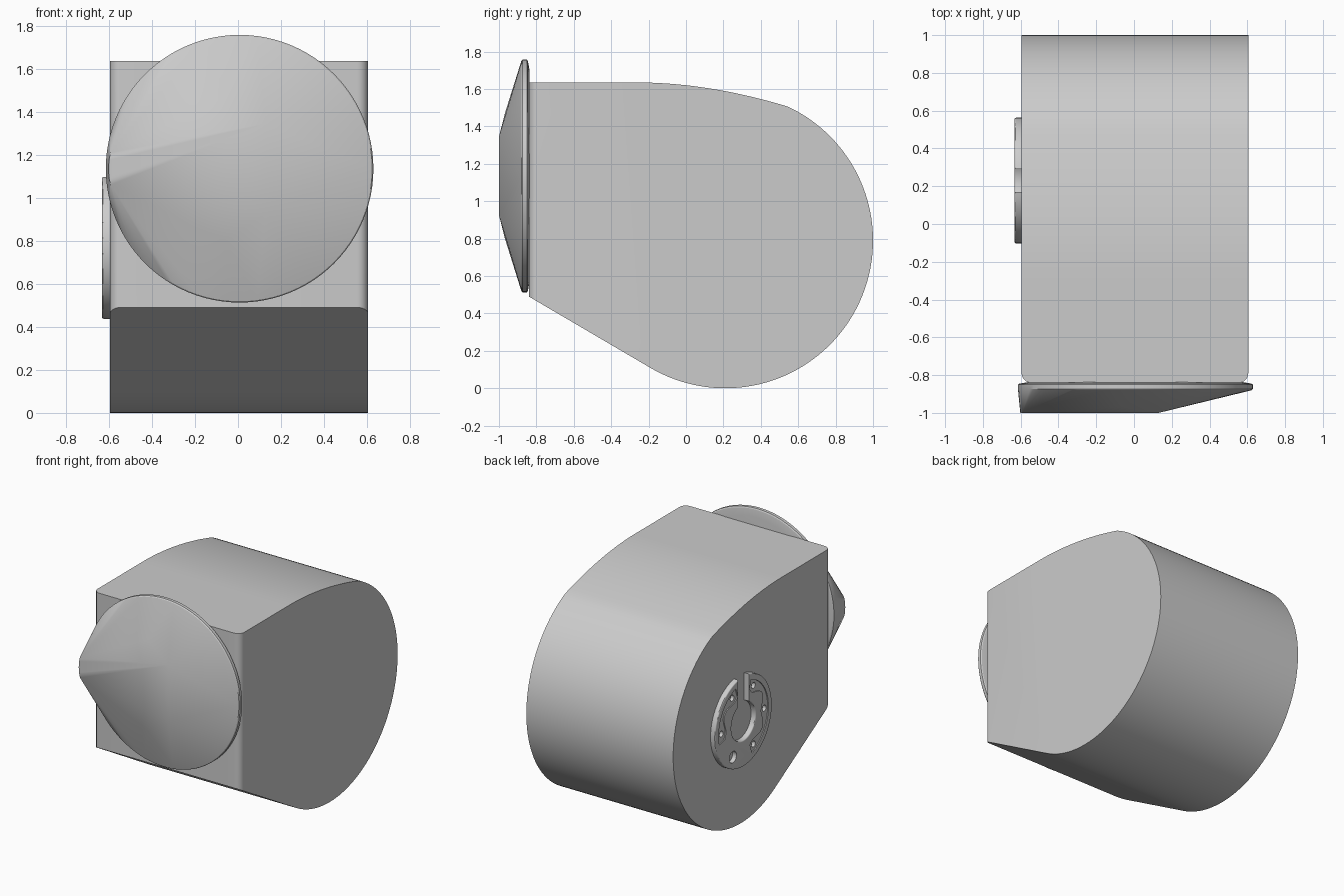
import bpy, bmesh
from math import sin, cos, radians, pi, sqrt, asin
from mathutils import Vector

cube = bpy.data.objects.get("Cube")
if cube:
    bpy.data.objects.remove(cube)

grey = bpy.data.materials.new("light grey")
grey.use_nodes = True
grey.diffuse_color = (0.6, 0.6, 0.6, 1)
grey.node_tree.nodes["Principled BSDF"].inputs["Base Color"].default_value = (0.6, 0.6, 0.6, 1)


def make_object(name, bm):
    bmesh.ops.recalc_face_normals(bm, faces=bm.faces)
    mesh = bpy.data.meshes.new(name)
    bm.to_mesh(mesh)
    bm.free()
    mesh.materials.append(grey)
    obj = bpy.data.objects.new(name, mesh)
    bpy.context.collection.objects.link(obj)
    return obj


def smooth(obj, angle):
    bpy.ops.object.select_all(action="DESELECT")
    obj.select_set(True)
    bpy.context.view_layer.objects.active = obj
    bpy.ops.object.shade_smooth_by_angle(angle=radians(angle))


def prism(profile, x0, x1):
    """Extrude a (y, z) outline along x."""
    bm = bmesh.new()
    face = bm.faces.new([bm.verts.new((x0, y, z)) for y, z in profile])
    result = bmesh.ops.extrude_face_region(bm, geom=[face])
    for v in result["geom"]:
        if isinstance(v, bmesh.types.BMVert):
            v.co.x = x1
    return bm


def arc(cy, cz, r, start, end, count):
    angles = [start + (end - start) * i / count for i in range(count + 1)]
    return [(cy + r * cos(radians(a)), cz + r * sin(radians(a))) for a in angles]


# Body: flat front, sloping underside, round back
back = arc(0.21, 0.79, 0.79, -120.4, 65, 72)
p0, p1, p2 = Vector((-0.3, 1.635)), Vector((0.1, 1.64)), Vector(back[-1])
crown = [tuple(p2 * (1 - t) ** 2 + p1 * 2 * t * (1 - t) + p0 * t * t)
         for t in [i / 16 for i in range(1, 17)]]
bm = prism([(-0.84, 0.49)] + back + crown + [(-0.84, 1.635)], -0.595, 0.605)
corners = [e for e in bm.edges if all(v.co.y < -0.83 for v in e.verts)
           and abs(e.verts[0].co.z - e.verts[1].co.z) > 0.5]
bmesh.ops.bevel(bm, geom=corners, offset=0.05, segments=6, profile=0.5, affect="EDGES")
smooth(make_object("body", bm), 25)

# Front cap: round rim with a faceted, off-centre crown
CX, CZ, R = 0.0075, 1.135, 0.622
bm = bmesh.new()
for inset, y in ((0.06, -0.836), (0.008, -0.845), (0, -0.85), (0, -0.873), (0.006, -0.88)):
    for i in range(96):
        a = 2 * pi * i / 96
        bm.verts.new((CX + (R - inset) * cos(a), y, CZ + (R - inset) * sin(a)))
bm.verts.new((-0.602, -1, CZ))
for side in (-1, 1):
    for x, y, dz in ((0.13, -1, 0.21), (-0.06, -0.968, 0.335),
                     (-0.592, -1, 0.075), (-0.6, -1, 0.04)):
        bm.verts.new((x, y, CZ + side * dz))
bmesh.ops.convex_hull(bm, input=bm.verts)
loose = [v for v in bm.verts if not v.link_faces]
bmesh.ops.delete(bm, geom=loose, context="VERTS")
smooth(make_object("front_cap", bm), 20)

# Side plate: slotted ring on the right side
PY, PZ, OUT, HOLE, SLOT = 0.23, 0.77, 0.333, 0.14, 0.06
a_out = asin(SLOT / OUT) * 180 / pi
a_in = asin(SLOT / HOLE) * 180 / pi
ring = (arc(PY, PZ, OUT, 90 + a_out, 450 - a_out, 80)
        + arc(PY, PZ, HOLE, 450 - a_in, 90 + a_in, 40))
bm = prism(ring, -0.59, -0.632)
edge = [e for e in bm.edges if all(v.co.x < -0.63 for v in e.verts)]
bmesh.ops.bevel(bm, geom=edge, offset=0.008, segments=3, profile=0.5, affect="EDGES")
plate = make_object("side_plate", bm)


def cut(target, outline, depth):
    cutter = make_object("plate_cutter", prism(outline, -0.7, -0.632 + depth))
    cutter.hide_render = True
    mod = target.modifiers.new("cut", "BOOLEAN")
    mod.operation, mod.solver, mod.object = "DIFFERENCE", "EXACT", cutter
    bpy.context.view_layer.objects.active = target
    bpy.ops.object.modifier_apply(modifier=mod.name)
    bpy.data.objects.remove(cutter)


def wavy_pocket(start, end):
    """Arc-shaped recess whose inner edge swells at each screw hole."""
    outer = arc(PY, PZ, 0.29, start, end, 30)
    inner = []
    for i in range(31):
        a = radians(end + (start - end) * i / 30)
        r = 0.23 - 0.025 * cos(6 * a)
        inner.append((PY + r * cos(a), PZ + r * sin(a)))
    return outer + inner


for start, end in ((48, 250), (-14, 72)):
    if start == 48:
        start = 108
    cut(plate, wavy_pocket(start, end), 0.007)
for k in range(6):
    a = radians(60 * k)
    r = 0.042 if k == 5 else 0.022
    cut(plate, arc(PY + 0.25 * cos(a), PZ + 0.25 * sin(a), r, 0, 345, 23), 0.032)
smooth(plate, 30)
